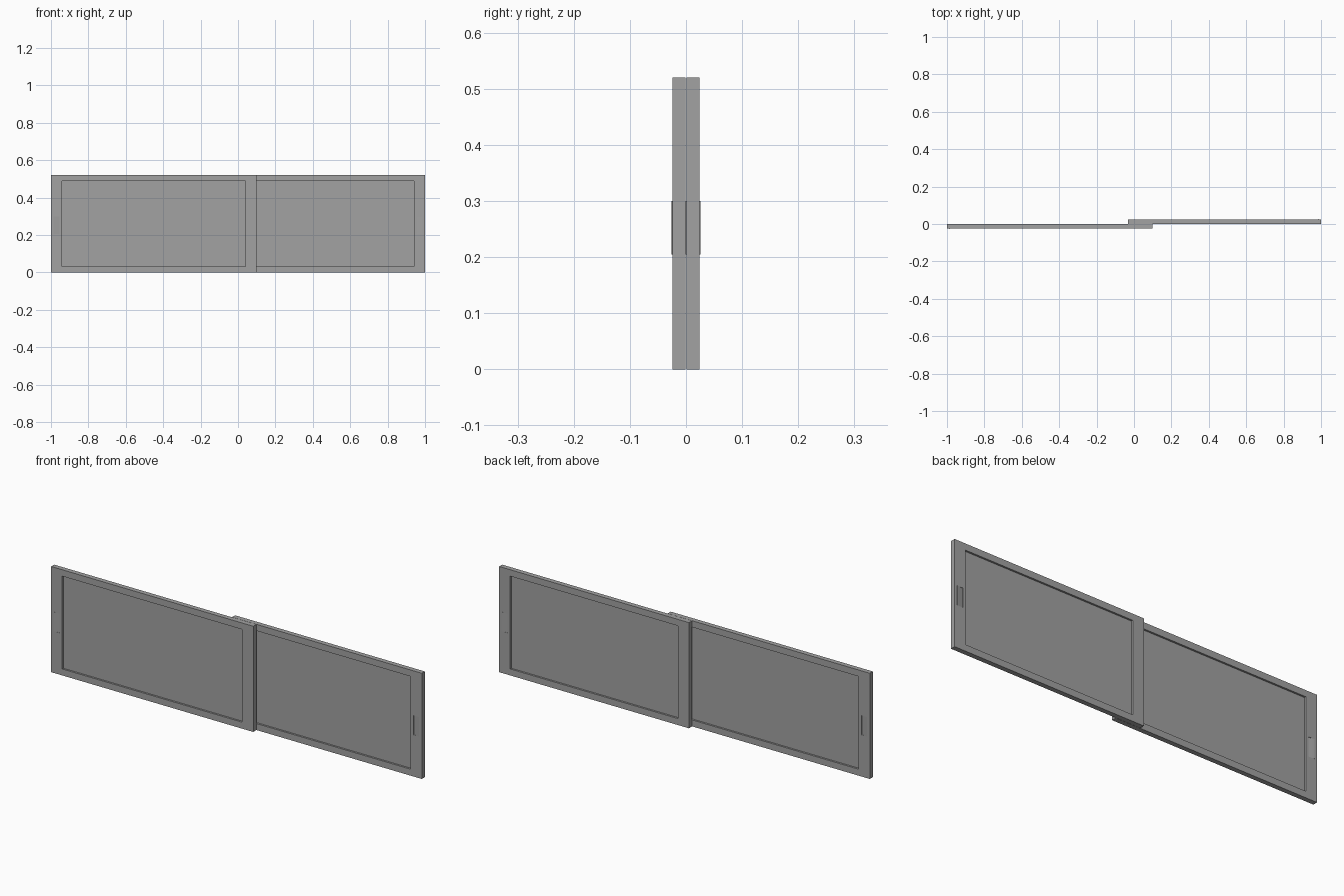
import bpy
import bmesh
from mathutils import Vector

if "Cube" in bpy.data.objects:
    bpy.data.objects.remove(bpy.data.objects["Cube"], do_unlink=True)

HEIGHT = 0.52
THICK = 0.0237      # sash thickness
GAP = 0.0005        # clearance from the middle plane
STILE = 0.06
RAIL = 0.045
RECESS = 0.009      # panel set back from both faces
PULL_Z = (0.205, 0.30)
PULL_IN, PULL_MID, PULL_OUT = 0.955, 0.975, 0.986
PULL_DEPTH, PULL_LIP = 0.003, 0.0014

grey = bpy.data.materials.new("plain_grey")
grey.use_nodes = True
colour = (0.36, 0.36, 0.36, 1)
grey.diffuse_color = colour
grey.node_tree.nodes["Principled BSDF"].inputs["Base Color"].default_value = colour


def finish(bm, name):
    bmesh.ops.recalc_face_normals(bm, faces=bm.faces)
    mesh = bpy.data.meshes.new(name)
    bm.to_mesh(mesh)
    bm.free()
    mesh.materials.append(grey)
    obj = bpy.data.objects.new(name, mesh)
    bpy.context.collection.objects.link(obj)
    return obj


def prism(name, profile, z0, z1):
    """Extrude an xy outline upward."""
    bm = bmesh.new()
    face = bm.faces.new([bm.verts.new((x, y, z0)) for x, y in profile])
    result = bmesh.ops.extrude_face_region(bm, geom=[face])
    top = [v for v in result["geom"] if isinstance(v, bmesh.types.BMVert)]
    bmesh.ops.translate(bm, verts=top, vec=(0, 0, z1 - z0))
    return finish(bm, name)


def sash(name, x0, x1, yc):
    """Frame with a flat panel recessed on both faces."""
    bm = bmesh.new()
    bmesh.ops.create_cube(bm, size=1)
    bmesh.ops.scale(bm, verts=bm.verts, vec=(x1 - x0, THICK, HEIGHT))
    bmesh.ops.translate(bm, verts=bm.verts, vec=((x0 + x1) / 2, yc, HEIGHT / 2))
    bm.normal_update()
    for face in [f for f in bm.faces if abs(f.normal.y) > 0.9]:
        inward = -face.normal.y
        bmesh.ops.inset_individual(bm, faces=[face], thickness=RAIL)
        for v in face.verts:
            v.co.x = x0 + STILE if v.co.x < (x0 + x1) / 2 else x1 - STILE
        panel = bmesh.ops.extrude_discrete_faces(bm, faces=[face])["faces"][0]
        bmesh.ops.translate(bm, verts=panel.verts, vec=Vector((0, inward * RECESS, 0)))
    return finish(bm, name)


def finger_pull(frame, name, end, yc, face_dir):
    """Sloped finger pocket rising to a thin lip toward the outer end."""
    surface = yc + face_dir * THICK / 2

    def outline(points):
        return [(end * x, surface + face_dir * h) for x, h in points]

    cutter = prism(name + "_cutter", outline([
        (PULL_IN, PULL_LIP), (PULL_IN, -PULL_DEPTH),
        (PULL_MID, 0), (PULL_MID, PULL_LIP)]), *PULL_Z)
    cutter.hide_render = True
    cutter.hide_viewport = True
    cutter.display_type = 'WIRE'
    cut = frame.modifiers.new(name, 'BOOLEAN')
    cut.operation = 'DIFFERENCE'
    cut.solver = 'EXACT'
    cut.object = cutter
    prism(name + "_lip", outline([
        (PULL_MID, 0), (PULL_OUT, 0), (PULL_OUT, PULL_LIP)]), *PULL_Z)


# Two overlapping sliding sashes, each with pulls on both faces
yc = GAP + THICK / 2
for name, x0, x1, y, end in (("front_sash", -1, 0.10, -yc, -1),
                             ("back_sash", -0.033, 1, yc, 1)):
    frame = sash(name, x0, x1, y)
    for side, direction in (("front", -1), ("back", 1)):
        finger_pull(frame, f"{name}_{side}_pull", end, y, direction)
